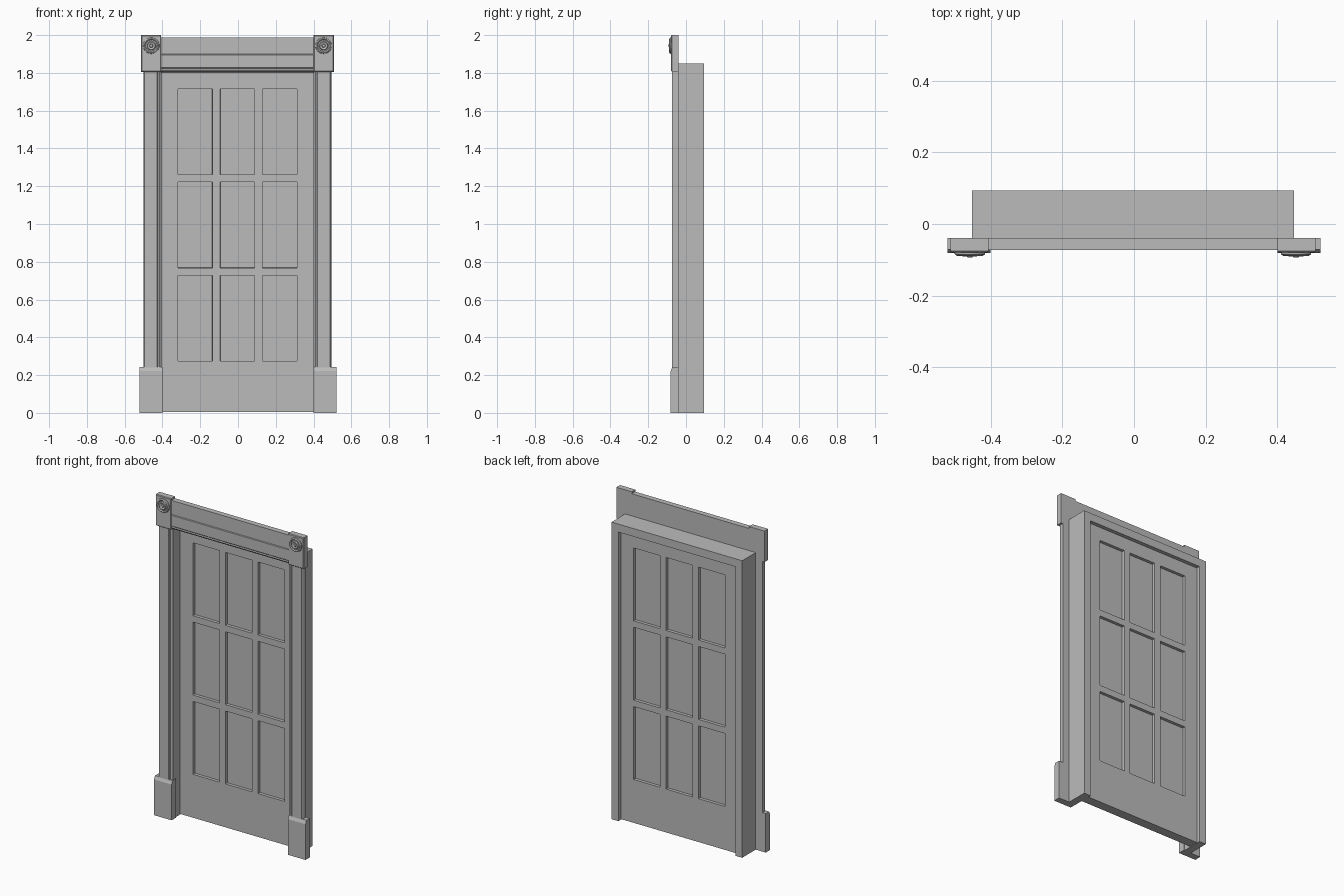
import bpy, bmesh, math
from mathutils import Vector, Matrix

old = bpy.data.objects.get("Cube")
if old:
    bpy.data.objects.remove(old, do_unlink=True)

paint = bpy.data.materials.new("grey_paint")
paint.use_nodes = True
grey = (0.5, 0.5, 0.5, 1)
paint.diffuse_color = grey
paint.node_tree.nodes["Principled BSDF"].inputs["Base Color"].default_value = grey

CX = -0.003                 # centre line of the doorway
BACK, WALL = 0.094, -0.039  # back of the frame, back plane of the trim
OPEN, OUT = 0.403, 0.45     # half widths of opening and frame
HEAD, TOP = 1.80, 1.85      # underside and top of the frame head
TRIM = 0.034                # casing thickness
BLOCK_Z = 1.806             # underside of the corner blocks


def finish(bm, name):
    bmesh.ops.recalc_face_normals(bm, faces=bm.faces[:])
    mesh = bpy.data.meshes.new(name)
    bm.to_mesh(mesh)
    bm.free()
    mesh.materials.append(paint)
    obj = bpy.data.objects.new(name, mesh)
    bpy.context.collection.objects.link(obj)
    return obj


def box_bm(x, y, z):
    """Box between the (low, high) pairs on each axis."""
    bm = bmesh.new()
    bmesh.ops.create_cube(bm, size=1)
    for v in bm.verts:
        v.co = [(a + b) / 2 + c * abs(b - a) for c, (a, b) in zip(v.co, (x, y, z))]
    return bm


def box(name, x, y, z):
    return finish(box_bm(x, y, z), name)


def extrude(name, points, vector):
    """Prism from a closed outline."""
    bm = bmesh.new()
    face = bm.faces.new([bm.verts.new(p) for p in points])
    new = bmesh.ops.extrude_face_region(bm, geom=[face])["geom"]
    verts = [g for g in new if isinstance(g, bmesh.types.BMVert)]
    bmesh.ops.translate(bm, verts=verts, vec=vector)
    # the starting cap is left open by the region extrude in some cases
    edges = [e for e in bm.edges if e.is_boundary]
    if edges:
        bmesh.ops.holes_fill(bm, edges=edges)
    return finish(bm, name)


def chamfer(bm, rule, width):
    edges = [e for e in bm.edges if all(rule(v.co) for v in e.verts)]
    bmesh.ops.bevel(bm, geom=edges, offset=width, segments=1, affect='EDGES')


# Casing moulding: distance in from the outer edge, projection from the wall
moulding = [(0, 0), (0, 0.022), (0.006, TRIM), (0.072, TRIM), (0.077, 0.029),
            (0.085, 0.031), (0.091, 0.027), (0.095, 0.022), (0.095, 0)]

# Rosette: radius, projection from the block
rosette = [(0.043, 0), (0.042, 0.006), (0.036, 0.010), (0.030, 0.005), (0.024, 0.006),
           (0.020, 0.012), (0.013, 0.009), (0.010, 0.009), (0.007, 0.014), (0, 0.014)]

for side, s in (("left", 1), ("right", -1)):
    # Deep jamb
    box(side + "_jamb", sorted((CX + s * OPEN, CX + s * OUT)), (WALL, BACK), (0, TOP))

    # Moulded side casing
    extrude(side + "_casing",
            [(CX + s * (0.497 - u), WALL - d, 0.2) for u, d in moulding],
            (0, 0, BLOCK_Z - 0.2))

    # Plinth with a sloping front shoulder
    front = -0.081
    slope = [(WALL, 0), (front, 0), (front, 0.222), (front + 0.009, 0.243), (WALL, 0.243)]
    extrude(side + "_plinth", [(s * 0.401, y, z) for y, z in slope], (s * 0.121, 0, 0))

    # Corner block with chamfered front edges
    face_y = -0.079
    bm = box_bm(sorted((CX + s * 0.404, CX + s * 0.51)), (face_y, WALL), (BLOCK_Z, 2))
    chamfer(bm, lambda co: co.y < face_y + 0.001, 0.004)
    finish(bm, side + "_corner_block")

    # Turned rosette
    bm = bmesh.new()
    verts = [bm.verts.new((r, -d, 0)) for r, d in rosette]
    edges = [bm.edges.new(pair) for pair in zip(verts, verts[1:])]
    bmesh.ops.spin(bm, geom=verts + edges, cent=(0, 0, 0), axis=(0, 1, 0),
                   angle=math.tau, steps=32, use_merge=True)
    bmesh.ops.remove_doubles(bm, verts=bm.verts[:], dist=0.0001)
    bmesh.ops.translate(bm, verts=bm.verts[:], vec=(CX + s * 0.456, face_y, 1.944))
    obj = finish(bm, side + "_rosette")
    # outward normals face the front
    centre = [p for p in obj.data.polygons if p.center.y < face_y - 0.0139]
    if centre and centre[0].normal.y > 0:
        obj.data.flip_normals()

# Frame head
box("frame_head", (CX - OPEN, CX + OPEN), (WALL, BACK), (HEAD, TOP))

# Moulded lintel and flat frieze between the corner blocks
extrude("lintel_moulding",
        [(CX - 0.405, WALL - d, 1.901 - u) for u, d in moulding], (0.81, 0, 0))
box("frieze", (CX - 0.405, CX + 0.405), (WALL - TRIM, WALL), (1.901, 1.988))

# Door leaf, cut into a grid so that nine panes sink into both faces
pane_x = [CX + i * 0.224 for i in (-1, 0, 1)]
pane_z = [0.995 + i * 0.494 for i in (-1, 0, 1)]
half_w, half_h = 0.091, 0.227
bm = box_bm((CX - OPEN, CX + OPEN), (0.01, 0.07), (0.004, HEAD))
for centres, half, axis in ((pane_x, half_w, Vector((1, 0, 0))), (pane_z, half_h, Vector((0, 0, 1)))):
    for c in centres:
        for offset in (-half, half):
            geom = bm.verts[:] + bm.edges[:] + bm.faces[:]
            bmesh.ops.bisect_plane(bm, geom=geom, plane_co=axis * (c + offset), plane_no=axis)
bm.normal_update()


def is_pane(face):
    c = face.calc_center_median()
    return (abs(face.normal.y) > 0.9
            and any(abs(c.x - x) < 0.01 for x in pane_x)
            and any(abs(c.z - z) < 0.01 for z in pane_z))


panes = [f for f in bm.faces if is_pane(f)]
bmesh.ops.inset_individual(bm, faces=panes, thickness=0.001, depth=-0.018)
finish(bm, "door_leaf")
